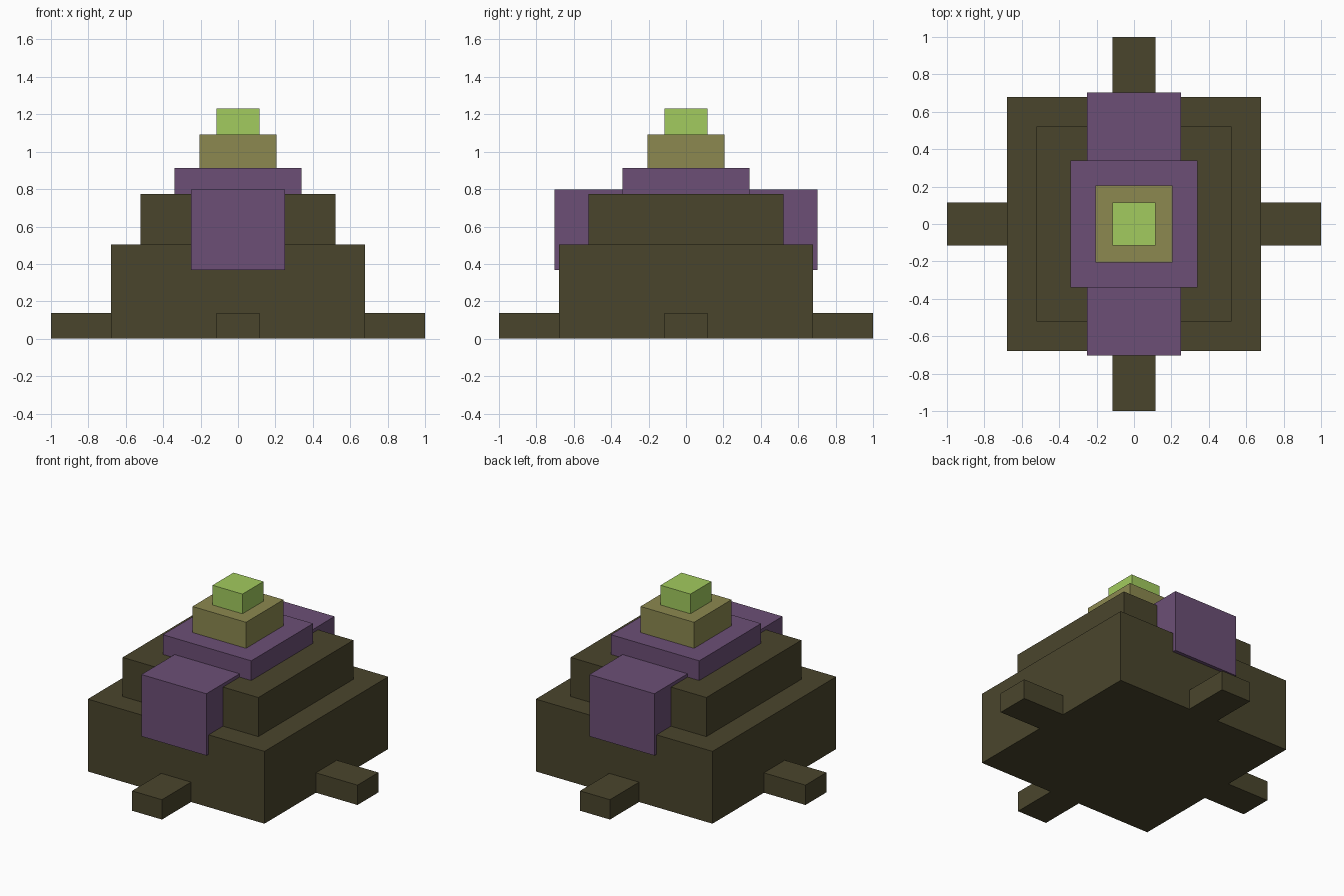
import bpy

if "Cube" in bpy.data.objects:
    bpy.data.objects.remove(bpy.data.objects["Cube"])


def linear(c):
    c /= 255
    return c / 12.92 if c <= 0.04045 else ((c + 0.055) / 1.055) ** 2.4


def material(name, r, g, b):
    m = bpy.data.materials.new(name)
    m.diffuse_color = (linear(r), linear(g), linear(b), 1)
    m.use_nodes = True
    m.node_tree.nodes["Principled BSDF"].inputs["Base Color"].default_value = m.diffuse_color
    return m


brown = material("dark olive brown", 74, 69, 44)
purple = material("muted purple", 108, 79, 118)
tan = material("olive tan", 140, 137, 80)
green = material("light green", 162, 203, 94)


def box(name, x, y, z, mat):
    """Box spanning the given (min, max) ranges."""
    spans = (x, y, z)
    bpy.ops.mesh.primitive_cube_add(size=1, location=[(a + b) / 2 for a, b in spans])
    ob = bpy.context.object
    ob.name = name
    ob.scale = [b - a for a, b in spans]
    bpy.ops.object.transform_apply(location=False, rotation=False, scale=True)
    ob.data.materials.append(mat)
    return ob


# Square tiers stacked from the ground up: name, half width, bottom, top, colour
for name, h, z0, z1, mat in (
    ("base_tier", 0.68, 0.0, 0.503, brown),
    ("middle_tier", 0.522, 0.503, 0.775, brown),
    ("upper_tier", 0.34, 0.775, 0.912, purple),
    ("neck_tier", 0.206, 0.912, 1.093, tan),
    ("top_block", 0.115, 1.093, 1.23, green),
):
    box(name, (-h, h), (-h, h), (z0, z1), mat)

# Purple block running from front to back through the tiers
box("cross_block", (-0.25, 0.25), (-0.704, 0.704), (0.368, 0.798), purple)

# Four feet, one on each side of the base
for name, s in (("right", 1), ("left", -1)):
    box(name + "_foot", sorted((0.68 * s, s)), (-0.115, 0.115), (0, 0.138), brown)
for name, s in (("back", 1), ("front", -1)):
    box(name + "_foot", (-0.115, 0.115), sorted((0.68 * s, s)), (0, 0.138), brown)
